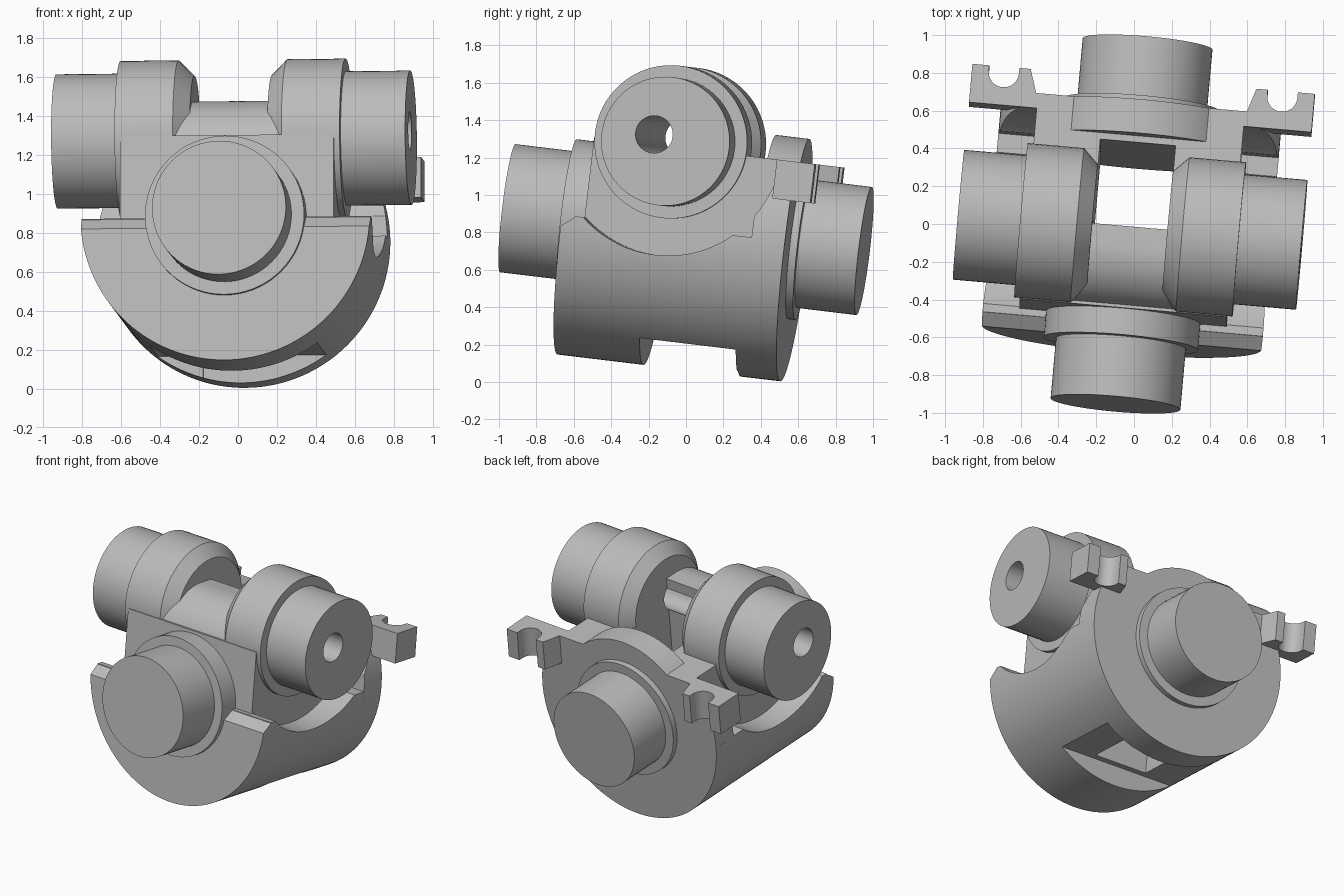
import bpy, bmesh, math
from mathutils import Matrix, Vector

cube = bpy.data.objects.get("Cube")
if cube:
    bpy.data.objects.remove(cube, do_unlink=True)

mat = bpy.data.materials.new("cast grey")
mat.use_nodes = True
GREY = (0.5, 0.5, 0.5, 1)
mat.diffuse_color = GREY
mat.node_tree.nodes["Principled BSDF"].inputs["Base Color"].default_value = GREY

# The whole joint sits slightly yawed and pitched
POSE = (Matrix.Translation((-0.013, 0, 0.815))
        @ Matrix.Rotation(math.radians(-6.85), 4, 'X')
        @ Matrix.Rotation(math.radians(-5.05), 4, 'Z'))
ARM_Y, ARM_Z = -0.086, 0.456      # cross axis
BODY_R, SHAFT_R, COLLAR_R = 0.745, 0.345, 0.41


def place(axis, a, b, t):
    """Profile coordinates a, b plus distance t along the axis."""
    return {'X': (t, a, b), 'Y': (a, t, b), 'Z': (a, b, t)}[axis]


def finish(name, bm):
    bmesh.ops.recalc_face_normals(bm, faces=bm.faces)
    mesh = bpy.data.meshes.new(name)
    bm.to_mesh(mesh)
    bm.free()
    mesh.materials.append(mat)
    ob = bpy.data.objects.new(name, mesh)
    ob.matrix_world = POSE
    bpy.context.collection.objects.link(ob)
    return ob


def prism(name, axis, pts, t0, t1):
    bm = bmesh.new()
    face = bm.faces.new([bm.verts.new(place(axis, a, b, t0)) for a, b in pts])
    geom = bmesh.ops.extrude_face_region(bm, geom=[face])["geom"]
    step = Vector(place(axis, 0, 0, t1 - t0))
    bmesh.ops.translate(bm, vec=step,
                        verts=[g for g in geom if isinstance(g, bmesh.types.BMVert)])
    return finish(name, bm)


def lathe(name, axis, centre, profile, n=72):
    """Solid of revolution from (distance, radius) pairs."""
    bm = bmesh.new()
    rings = []
    for t, r in profile:
        rings.append([bm.verts.new(place(axis, a, b, t)) for a, b in arc(centre, r, 0, 360, n)[:-1]])
    for r0, r1 in zip(rings, rings[1:]):
        for i in range(n):
            j = (i + 1) % n
            bm.faces.new((r0[i], r0[j], r1[j], r1[i]))
    bm.faces.new(rings[0])
    bm.faces.new(rings[-1])
    return finish(name, bm)


def arc(centre, r, a0, a1, n=48):
    out = []
    for i in range(n + 1):
        a = math.radians(a0 + (a1 - a0) * i / n)
        out.append((centre[0] + r * math.cos(a), centre[1] + r * math.sin(a)))
    return out


def rect(a0, a1, b0, b1):
    return [(a0, b0), (a1, b0), (a1, b1), (a0, b1)]


def boolean(ob, tool, op):
    mod = ob.modifiers.new(op, 'BOOLEAN')
    mod.operation, mod.object, mod.solver = op, tool, 'EXACT'
    bpy.context.view_layer.update()
    graph = bpy.context.evaluated_depsgraph_get()
    mesh = bpy.data.meshes.new_from_object(ob.evaluated_get(graph))
    ob.modifiers.clear()
    ob.data = mesh
    bpy.data.objects.remove(tool, do_unlink=True)


def add(ob, tool):
    boolean(ob, tool, 'UNION')


def cut(ob, tool):
    boolean(ob, tool, 'DIFFERENCE')


def bore():
    return lathe("bore_cutter", 'X', (-0.15, 0.485), [(-1.2, 0.1), (1.2, 0.1)], 40)


# Housing: half-round shell, raised back flange and central block
housing = prism("housing", 'Y', arc((0, 0), BODY_R, 180, 360, 72), -0.605, 0.6)
TOP = 0.43
rise = math.degrees(math.asin(TOP / BODY_R))
add(housing, prism("flange", 'Y', arc((0, 0), BODY_R, 180 - rise, 360 + rise, 96), 0.42, 0.6))
hump = math.degrees(math.asin(0.3 / 0.56))
add(housing, prism("flange_hump", 'Y', arc((0, 0), 0.56, hump, 180 - hump), 0.42, 0.6))
add(housing, prism("block", 'X', rect(-0.5, 0.5, -0.3, TOP), -0.55, 0.55))

# Round-topped wall between the two arms
wall = arc((-0.19, 0.33), 0.31, 90, 180, 24) + [(-0.5, 0), (-0.09, 0), (-0.09, 0.64)]
add(housing, prism("wall", 'X', wall, -0.3, 0.3))

# Scooped clearance beside the block
for s in (-1, 1):
    cut(housing, lathe("scoop_cutter", 'X', (ARM_Y, ARM_Z),
                       [(s * 0.55, 0.61), (s * 1.1, 0.61)], 96))

# Chamfered front lip, through pocket, bottom slot and bore
for s in (-1, 1):
    cut(housing, prism("lip_cutter", 'X',
                       [(-0.605 - 0.07, -0.115), (-0.535, -0.005), (-0.535, 0.05), (-0.675, 0.05)],
                       s * 0.3, s * 0.9))
cut(housing, prism("pocket_cutter", 'Z', rect(-0.2, 0.2, -0.09, 0.385), -1, 1))
cut(housing, prism("slot_cutter", 'X', rect(-0.14, 0.38, -1, -0.605), -1, 1))
cut(housing, bore())
parts = [housing]

# Cross arms: chamfered boss stepping down to a shaft, bored through
for s, side in ((1, "left"), (-1, "right")):
    profile = [(0.2, 0.33), (0.28, COLLAR_R), (0.58, COLLAR_R), (0.58, SHAFT_R), (0.912, SHAFT_R)]
    arm = lathe(side + "_arm", 'X', (ARM_Y, ARM_Z), [(s * t, r) for t, r in profile])
    cut(arm, bore())
    parts.append(arm)

    # Slotted clip bracket on the back flange
    notch = arc((0.74, 0.695), 0.08, 0, -180, 20)
    outline = ([(0.53, 0.52), (0.91, 0.52), (0.91, 0.725), (0.82, 0.725)] + notch
               + [(0.66, 0.725), (0.6, 0.725), (0.56, 0.6), (0.53, 0.6)])
    parts.append(prism(side + "_bracket", 'Z', [(s * a, b) for a, b in outline], 0.22, TOP))

# Front and back trunnions with collars
for s, side, root in ((-1, "front", 0.45), (1, "back", 0.5)):
    profile = [(root, COLLAR_R), (0.64, COLLAR_R), (0.64, SHAFT_R), (0.963, SHAFT_R)]
    parts.append(lathe(side + "_trunnion", 'Y', (0, 0), [(s * t, r) for t, r in profile]))

# Smooth round surfaces, keep machined edges sharp
bpy.ops.object.select_all(action='DESELECT')
for ob in parts:
    ob.select_set(True)
bpy.context.view_layer.objects.active = housing
bpy.ops.object.shade_smooth_by_angle(angle=math.radians(25))
